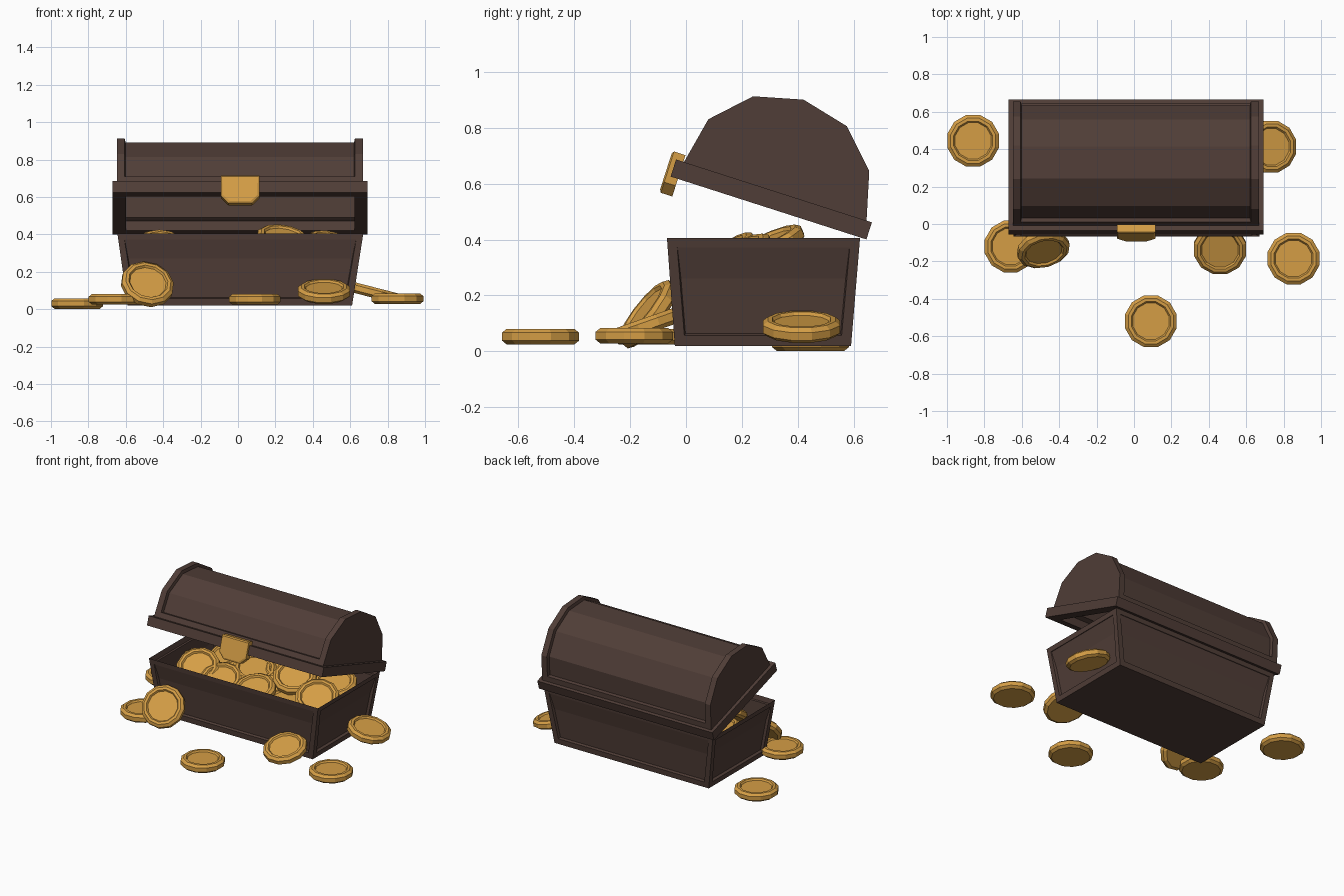
import bpy, bmesh, math, random
from mathutils import Vector

if "Cube" in bpy.data.objects:
    bpy.data.objects.remove(bpy.data.objects["Cube"])

random.seed(4)


def material(name, rgb):
    m = bpy.data.materials.new(name)
    m.diffuse_color = (*rgb, 1)
    m.use_nodes = True
    m.node_tree.nodes["Principled BSDF"].inputs["Base Color"].default_value = m.diffuse_color
    return m


WOOD = material("dark_wood", (0.08, 0.047, 0.038))
GOLD = material("gold", (0.66, 0.34, 0.06))


def finish(name, bm, mat):
    bmesh.ops.recalc_face_normals(bm, faces=bm.faces[:])
    me = bpy.data.meshes.new(name)
    bm.to_mesh(me)
    bm.free()
    me.materials.append(mat)
    ob = bpy.data.objects.new(name, me)
    bpy.context.collection.objects.link(ob)
    return ob


def prism(bm, loop_a, loop_b, caps=True):
    """Join two matching loops; returns side faces and caps."""
    a = [bm.verts.new(p) for p in loop_a]
    b = [bm.verts.new(p) for p in loop_b]
    n = len(a)
    sides = [bm.faces.new((a[i], a[(i + 1) % n], b[(i + 1) % n], b[i])) for i in range(n)]
    ends = [bm.faces.new(a[::-1]), bm.faces.new(b)] if caps else []
    return sides, ends


def rect(x0, x1, y0, y1, z):
    return [(x0, y0, z), (x1, y0, z), (x1, y1, z), (x0, y1, z)]


def shell(ob, thickness):
    m = ob.modifiers.new("wall", 'SOLIDIFY')
    m.thickness = thickness
    m.offset = -1
    m.use_even_offset = True


# Chest body: tapered box, recessed side panels, hollowed from the top
bm = bmesh.new()
sides, ends = prism(bm, rect(-0.59, 0.61, -0.04, 0.59, 0.02),
                    rect(-0.645, 0.67, -0.068, 0.622, 0.405))
bmesh.ops.recalc_face_normals(bm, faces=bm.faces[:])
top = ends[1]
bmesh.ops.inset_individual(bm, faces=sides, thickness=0.05, depth=0)
bmesh.ops.inset_individual(bm, faces=sides, thickness=0.006, depth=-0.018)
bmesh.ops.inset_individual(bm, faces=[top], thickness=0.055, depth=0)
for v in top.verts:
    v.co.z = 0.07
    v.co.x = 0.0125 + (v.co.x - 0.0125) * 0.91
    v.co.y = 0.277 + (v.co.y - 0.277) * 0.9
finish("chest_body", bm, WOOD)

# Lid rim: tilted open frame
tilt = math.radians(-17.8)
bm = bmesh.new()
prism(bm, rect(-0.67, 0.692, 0, 0.735, 0), rect(-0.67, 0.692, 0, 0.735, 0.064), caps=False)
rim = finish("lid_rim", bm, WOOD)
rim.rotation_euler.x = tilt
rim.location = (0, -0.055, 0.625)
shell(rim, 0.07)

# Lid dome: faceted arch with flat ends and a sunken panel over the top
arch = [(-0.01, 0.672), (0.08, 0.83), (0.24, 0.912), (0.42, 0.90),
        (0.575, 0.805), (0.655, 0.645), (0.645, 0.462)]
bm = bmesh.new()
strips, ends = prism(bm, [(-0.648, y, z) for y, z in arch], [(0.667, y, z) for y, z in arch])
bmesh.ops.recalc_face_normals(bm, faces=bm.faces[:])
bmesh.ops.delete(bm, geom=[strips.pop()], context='FACES_ONLY')
bmesh.ops.inset_region(bm, faces=strips, thickness=0.042, use_boundary=True, use_even_offset=True)
bmesh.ops.inset_region(bm, faces=strips, thickness=0.005, depth=-0.021,
                       use_boundary=True, use_even_offset=True)
# keep outward normals on the open shell
me = bpy.data.meshes.new("lid_dome")
bm.to_mesh(me)
bm.free()
me.materials.append(WOOD)
dome = bpy.data.objects.new("lid_dome", me)
bpy.context.collection.objects.link(dome)
shell(dome, 0.04)

# Latch plate hanging from the lid front
outline = [(-0.103, 0.155), (-0.103, 0.04), (-0.062, 0), (0.062, 0), (0.103, 0.04), (0.103, 0.155)]
bm = bmesh.new()
_, ends = prism(bm, [(x, 0, z) for x, z in outline], [(x, 0.043, z) for x, z in outline])
bmesh.ops.recalc_face_normals(bm, faces=bm.faces[:])
bmesh.ops.inset_individual(bm, faces=[ends[0]], thickness=0.012, depth=0.006)
latch = finish("latch", bm, GOLD)
latch.rotation_euler.x = tilt
latch.location = (0.012, -0.09, 0.567)

# Coin mesh: 12 sided, chamfered, raised rim around a sunken face
profile = [(0.125, -0.028), (0.143, -0.014), (0.143, 0.014), (0.125, 0.028),
           (0.108, 0.028), (0.100, 0.017)]
bm = bmesh.new()
N = 12
rings = [[bm.verts.new((r * math.cos(2 * math.pi * (i + 0.5) / N),
                        r * math.sin(2 * math.pi * (i + 0.5) / N), z)) for i in range(N)]
         for r, z in profile]
for a, b in zip(rings, rings[1:]):
    for i in range(N):
        bm.faces.new((a[i], a[(i + 1) % N], b[(i + 1) % N], b[i]))
bm.faces.new(rings[0][::-1])
bm.faces.new(rings[-1])
first = finish("coin", bm, GOLD)
coin_mesh = first.data
bpy.data.objects.remove(first)


def coin(name, pos, normal=(0, 0, 1)):
    ob = bpy.data.objects.new(name, coin_mesh)
    ob.location = pos
    ob.rotation_mode = 'QUATERNION'
    ob.rotation_quaternion = Vector((0, 0, 1)).rotation_difference(Vector(normal))
    bpy.context.collection.objects.link(ob)


# Coins scattered around the chest
for p, n in [((-0.86, 0.445, 0.03), (0, 0, 1)),
             ((-0.66, -0.12, 0.053), (0, 0, 1)),
             ((-0.485, -0.135, 0.133), (0.2, -0.76, 0.6)),
             ((0.46, -0.133, 0.095), (0, -0.33, 0.94)),
             ((0.853, -0.185, 0.056), (0, 0, 1)),
             ((0.09, -0.52, 0.053), (0, 0, 1)),
             ((0.73, 0.413, 0.088), (0.25, 0, 0.97))]:
    coin("ground_coin", p, n)

# Top layer of the hoard
for p, n in [((-0.40, 0.13, 0.33), (0.15, -0.55, 0.8)),
             ((-0.21, 0.11, 0.30), (0.1, -0.4, 0.9)),
             ((0.05, 0.11, 0.30), (0, -0.35, 0.9)),
             ((0.24, 0.29, 0.375), (0.15, -0.4, 0.9)),
             ((0.49, 0.18, 0.335), (0.2, -0.45, 0.85)),
             ((0.27, 0.12, 0.27), (-0.1, -0.2, 0.95)),
             ((-0.08, 0.30, 0.335), (0.2, -0.2, 0.9)),
             ((-0.33, 0.37, 0.34), (-0.1, -0.25, 0.9)),
             ((0.08, 0.42, 0.33), (0.1, -0.2, 0.9)),
             ((0.46, 0.42, 0.34), (0.1, -0.25, 0.9)),
             ((-0.47, 0.30, 0.29), (0.2, 0.1, 0.95))]:
    coin("hoard_coin", p, n)

# Hidden lower layer
for i in range(5):
    for y in (0.14, 0.41):
        coin("buried_coin", (-0.43 + 0.22 * i, y, 0.2 + random.uniform(-0.02, 0.03)),
             (random.uniform(-0.25, 0.25), random.uniform(-0.3, 0.2), 1))
